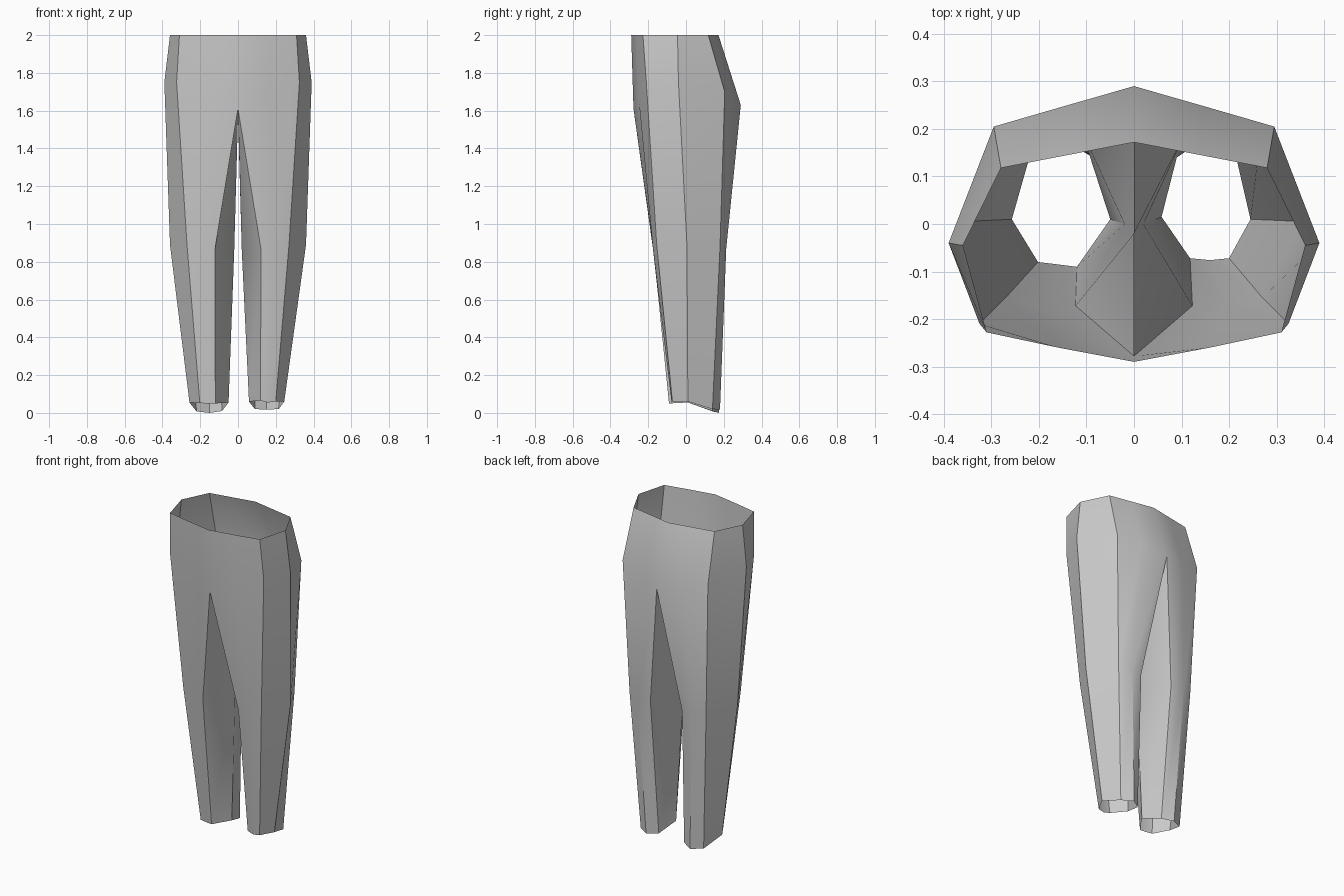
import bpy, bmesh, math

if "Cube" in bpy.data.objects:
    bpy.data.objects.remove(bpy.data.objects["Cube"])

# Ring order: side, front outer, front mid, front inner, inner, back inner, back mid, back outer
HIP = [(.39, -.04, 1.75), (.325, -.21, 1.75), (.16, -.252, 1.68), (0, -.278, 1.61),
       (0, -.02, 1.57), (0, .29, 1.63), (.15, .247, 1.66), (.295, .205, 1.70)]
KNEE = [(.36, .005, .89), (.27, -.155, .89), (.20, -.175, .87), (.123, -.172, .86),
        (.02, .0, .86), (.11, .195, .86), (.19, .213, .87), (.265, .18, .88)]
ANKLE_R = [(.245, .01, .06), (.20, -.072, .06), (.16, -.076, .055), (.118, -.072, .065),
           (.058, .015, .06), (.09, .14, .02), (.15, .18, .018), (.215, .14, .02)]
ANKLE_L = [(.257, .01, .055), (.202, -.08, .052), (.16, -.085, .05), (.12, -.09, .05),
           (.05, .01, .055), (.085, .14, .01), (.15, .175, 0), (.22, .14, .008)]
# Waist runs from back centre round the side to front centre
WAIST = [(0, .172), (.14, .145), (.28, .118), (.36, -.045), (.31, -.228), (.16, -.26), (0, -.29)]

bm = bmesh.new()


def ring(points, s):
    return [bm.verts.new((s * x, y, z)) for x, y, z in points]


def strip(upper, lower, s, closed):
    n = len(upper)
    for i in range(n if closed else n - 1):
        j = (i + 1) % n
        quad = [upper[i], upper[j], lower[j], lower[i]]
        bm.faces.new(quad if s > 0 else quad[::-1])


for s, ankle in ((1, ANKLE_R), (-1, ANKLE_L)):
    waist = ring([(x, y, 2.0) for x, y in WAIST], s)
    hip, knee, hem = ring(HIP, s), ring(KNEE, s), ring(ankle, s)
    # Hip panel, skipping the crotch point
    strip(waist, [hip[k] for k in (5, 6, 7, 0, 1, 2, 3)], s, False)
    # Leg tube, open at the hem
    strip(hip, knee, s, True)
    strip(knee, hem, s, True)

# Weld the centre seam
bmesh.ops.remove_doubles(bm, verts=bm.verts[:], dist=.0005)
mesh = bpy.data.meshes.new("trousers")
bm.to_mesh(mesh)
bm.free()
trousers = bpy.data.objects.new("trousers", mesh)
bpy.context.collection.objects.link(trousers)
bpy.context.view_layer.objects.active = trousers
trousers.select_set(True)
bpy.ops.object.shade_smooth_by_angle(angle=math.radians(30))
